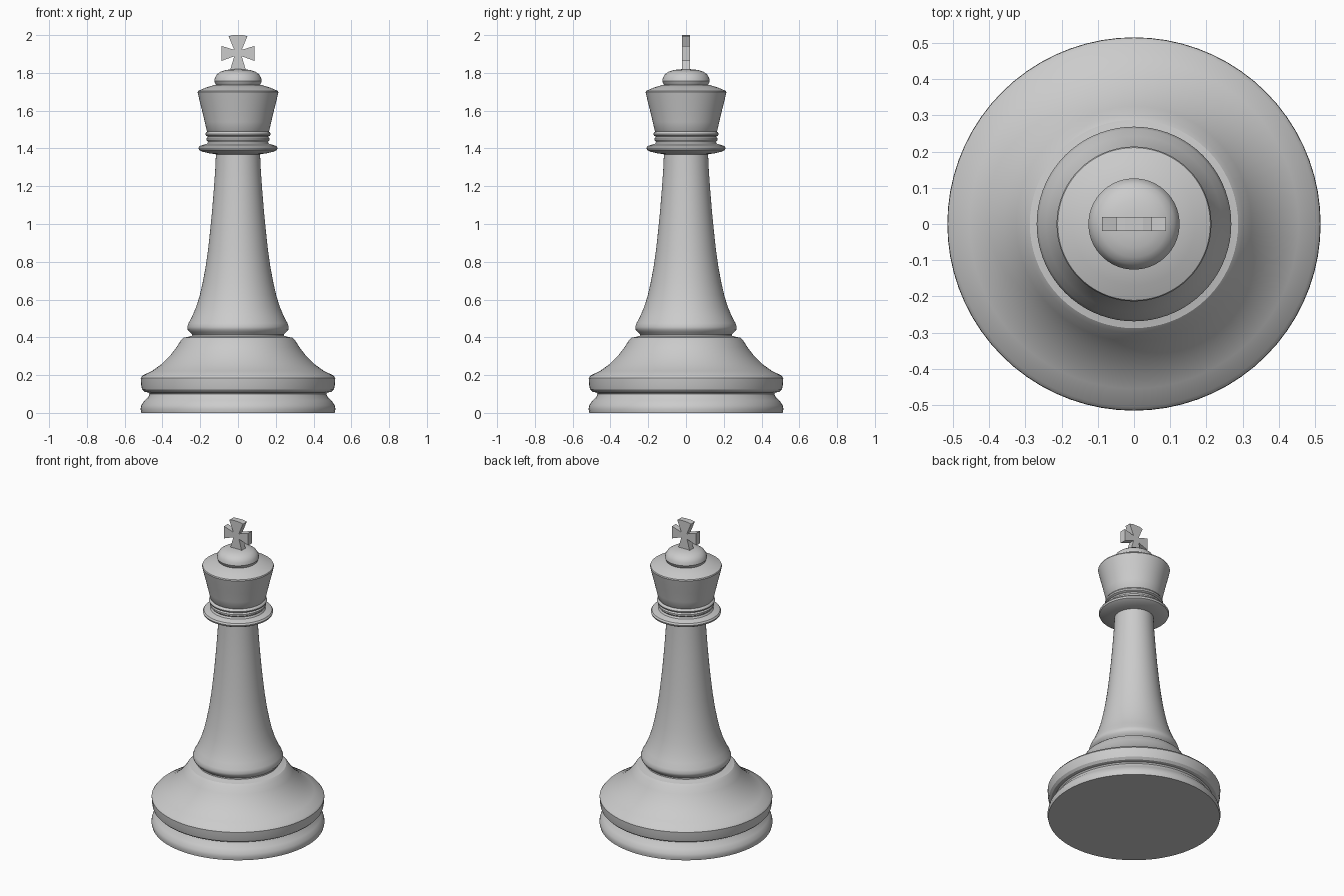
import bpy, bmesh, math

SEGMENTS = 72


def finish(bm, name, smooth=True):
    bmesh.ops.recalc_face_normals(bm, faces=bm.faces)
    mesh = bpy.data.meshes.new(name)
    bm.to_mesh(mesh)
    bm.free()
    ob = bpy.data.objects.new(name, mesh)
    bpy.context.collection.objects.link(ob)
    if smooth:
        bpy.ops.object.select_all(action='DESELECT')
        ob.select_set(True)
        bpy.context.view_layer.objects.active = ob
        bpy.ops.object.shade_smooth_by_angle(angle=math.radians(32))
    return ob


def lathe(name, profile):
    """Revolve (radius, height) points round z and cap both ends."""
    bm = bmesh.new()
    rings = []
    for r, z in profile:
        rings.append([bm.verts.new((r * math.cos(math.tau * i / SEGMENTS),
                                    r * math.sin(math.tau * i / SEGMENTS), z))
                      for i in range(SEGMENTS)])
    for a, b in zip(rings, rings[1:]):
        for i in range(SEGMENTS):
            j = (i + 1) % SEGMENTS
            bm.faces.new((a[i], a[j], b[j], b[i]))
    bm.faces.new(rings[0])
    bm.faces.new(rings[-1])
    return finish(bm, name)


# Base: lower moulding, groove, upper rim and concave shoulder
lathe("base", [
    (.512, 0), (.516, .02), (.512, .04), (.495, .065), (.475, .085), (.468, .10),
    (.475, .108), (.495, .112), (.508, .125), (.513, .15), (.515, .185), (.505, .198),
    (.455, .222), (.405, .258), (.36, .302), (.325, .348), (.302, .385),
    (.288, .398), (.262, .403), (.245, .408)])

# Stem: bead at the foot, then a long flared column
lathe("stem", [
    (.245, .403), (.243, .415), (.255, .428), (.266, .44), (.269, .455), (.262, .475),
    (.243, .51), (.222, .56), (.203, .62), (.187, .69), (.172, .77), (.159, .86),
    (.148, .96), (.138, 1.06), (.129, 1.17), (.121, 1.28), (.116, 1.39)])

# Collar: thin wide disc
lathe("collar", [
    (.11, 1.368), (.15, 1.374), (.19, 1.383), (.206, 1.392), (.21, 1.403),
    (.203, 1.413), (.185, 1.419), (.165, 1.424), (.158, 1.435)])

# Neck rings below the head
lathe("neck_rings", [
    (.155, 1.42), (.158, 1.434), (.166, 1.444), (.166, 1.454), (.158, 1.462),
    (.170, 1.468), (.173, 1.477), (.168, 1.486), (.158, 1.492)])

# Head: flaring cup with shallow conical top
lathe("head", [
    (.158, 1.485), (.166, 1.495), (.176, 1.54), (.19, 1.60), (.204, 1.655),
    (.214, 1.698), (.211, 1.705), (.17, 1.722), (.125, 1.736), (.11, 1.738)])

# Dome cap
lathe("cap", [
    (.11, 1.73), (.12, 1.742), (.126, 1.757), (.122, 1.775), (.111, 1.793),
    (.092, 1.806), (.065, 1.815), (.035, 1.819), (.005, 1.82)])

# Finial cross: flared arms, right half outline mirrored
half = [(.043, 1.81), (.02, 1.888), (.088, 1.863), (.088, 1.943),
        (.02, 1.922), (.05, 1.994), (.025, 2.0)]
outline = half + [(-x, z) for x, z in reversed(half)]
bm = bmesh.new()
face = bm.faces.new([bm.verts.new((x, -.02, z)) for x, z in outline])
ext = bmesh.ops.extrude_face_region(bm, geom=[face])
for v in ext["geom"]:
    if isinstance(v, bmesh.types.BMVert):
        v.co.y = .02
finish(bm, "finial", smooth=False)
